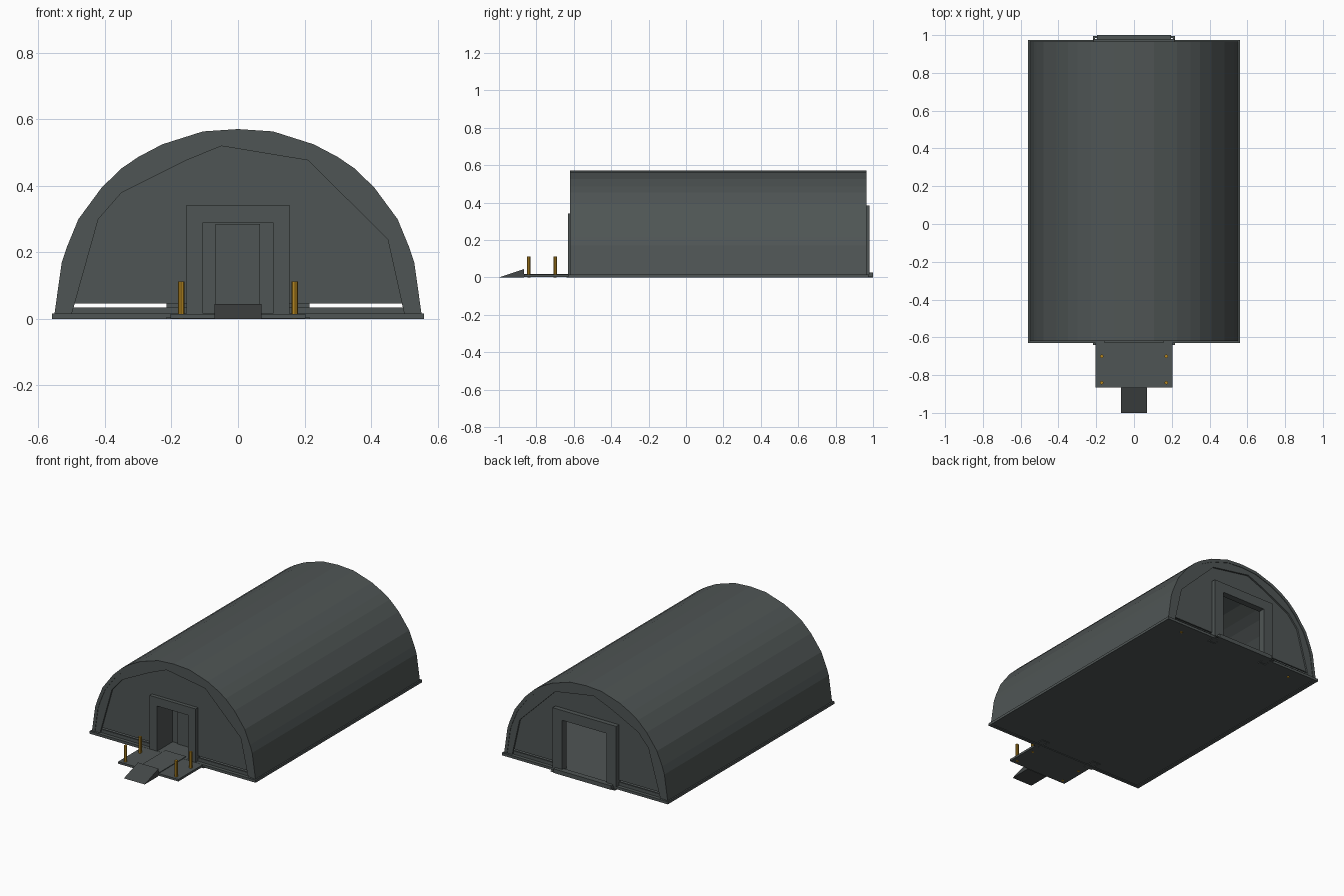
import bpy
import bmesh
import math

if "Cube" in bpy.data.objects:
    bpy.data.objects.remove(bpy.data.objects["Cube"])


def material(name, rgb):
    m = bpy.data.materials.new(name)
    m.diffuse_color = (*rgb, 1)
    m.use_nodes = True
    m.node_tree.nodes["Principled BSDF"].inputs["Base Color"].default_value = m.diffuse_color
    return m


SLATE = material("slate grey", (0.078, 0.091, 0.090))
DARK = material("dark grey", (0.058, 0.065, 0.065))
GOLD = material("gold", (0.46, 0.24, 0.015))


def finish(name, bm, mat):
    bmesh.ops.recalc_face_normals(bm, faces=bm.faces)
    me = bpy.data.meshes.new(name)
    bm.to_mesh(me)
    bm.free()
    me.materials.append(mat)
    ob = bpy.data.objects.new(name, me)
    bpy.context.collection.objects.link(ob)
    return ob


def prism(name, points, y0, y1, mat=SLATE):
    """Extrude an x-z outline from y0 to y1."""
    bm = bmesh.new()
    face = bm.faces.new([bm.verts.new((x, y0, z)) for x, z in points])
    ext = bmesh.ops.extrude_face_region(bm, geom=[face])["geom"]
    bmesh.ops.translate(bm, vec=(0, y1 - y0, 0),
                        verts=[v for v in ext if isinstance(v, bmesh.types.BMVert)])
    return finish(name, bm, mat)


def box(name, x0, x1, y0, y1, z0, z1, mat=SLATE):
    return prism(name, [(x0, z0), (x1, z0), (x1, z1), (x0, z1)], y0, y1, mat)


def post(name, x, y, z0, z1, r):
    bm = bmesh.new()
    bmesh.ops.create_cone(bm, cap_ends=True, segments=8, radius1=r, radius2=r, depth=z1 - z0)
    bmesh.ops.translate(bm, vec=(x, y, (z0 + z1) / 2), verts=bm.verts)
    return finish(name, bm, GOLD)


def portal(name, w, h, iw, ih, y0, y1, z0=0.015):
    """Door surround: an upside-down U."""
    return prism(name, [(-w, z0), (-w, h), (w, h), (w, z0),
                        (iw, z0), (iw, ih), (-iw, ih), (-iw, z0)], y0, y1)


# Arched roof shell
half = [(0.552, 0.015), (0.53, 0.17), (0.515, 0.215), (0.48, 0.30), (0.41, 0.395),
        (0.35, 0.453), (0.30, 0.487), (0.228, 0.525), (0.105, 0.564), (0, 0.571)]
arch = half + [(-x, z) for x, z in half[-2::-1]]
inner = [(x * 0.965, 0.015 + (z - 0.015) * 0.965) for x, z in arch]
prism("roof_shell", arch + inner[::-1], -0.62, 0.965)

# Rough canvas lining edge around each end wall
lining = [(0.50, 0.015), (0.45, 0.24), (0.21, 0.477), (-0.05, 0.52), (-0.16, 0.475),
          (-0.35, 0.38), (-0.42, 0.30), (-0.50, 0.015)]
for end, y0, y1 in (("front", -0.617, -0.607), ("rear", 0.952, 0.962)):
    prism(end + "_lining", inner + lining[::-1], y0, y1)


# End walls with a door opening and a narrow gap above the sill
def end_wall(name, iw, ih, y0, y1):
    wall = [(x, max(z, 0.047)) for x, z in inner]
    prism(name, wall + [(-iw, 0.047), (-iw, ih), (iw, ih), (iw, 0.047)], y0, y1)
    for s in (-1, 1):
        a, b = sorted((s * iw, s * 0.53))
        box(name + "_sill", a, b, y0, y1, 0.015, 0.035)


end_wall("front_wall", 0.105, 0.29, -0.607, -0.597)
end_wall("rear_wall", 0.15, 0.325, 0.942, 0.952)

# Door surrounds
portal("front_door_surround", 0.155, 0.342, 0.105, 0.29, -0.63, -0.59)
portal("rear_door_surround", 0.215, 0.385, 0.15, 0.325, 0.94, 0.98)

# Front vestibule and inner door
portal("vestibule", 0.115, 0.30, 0.105, 0.29, -0.597, -0.48)
box("vestibule_wall", -0.115, 0.115, -0.48, -0.47, 0.015, 0.30)
box("inner_door", -0.068, 0.066, -0.488, -0.48, 0.015, 0.285)

# Floor slab, with raised edge rim underneath
box("floor_slab", -0.555, 0.555, -0.625, 0.968, 0.004, 0.015)
for s in (-1, 1):
    a, b = sorted((s * 0.535, s * 0.56))
    box("side_rim", a, b, -0.63, 0.975, 0, 0.016)
for y in (-0.63, 0.955):
    box("end_rim", -0.535, 0.535, y, y + 0.02, 0, 0.016)

# Rear step
box("rear_step", -0.195, 0.195, 0.965, 1.0, 0, 0.025)

# Front platform, walkway and ramp wedge
box("platform", -0.203, 0.203, -0.865, -0.625, 0.002, 0.015)
box("walkway", -0.07, 0.07, -0.865, -0.60, 0.015, 0.019)
bm = bmesh.new()
side = [(-1.0, 0), (-0.865, 0), (-0.865, 0.045)]
left = [bm.verts.new((-0.07, y, z)) for y, z in side]
right = [bm.verts.new((0.07, y, z)) for y, z in side]
bm.faces.new(left)
bm.faces.new(right)
for i in range(3):
    j = (i + 1) % 3
    bm.faces.new((left[i], left[j], right[j], right[i]))
finish("ramp", bm, DARK)

# Platform posts and bolts below
for s in (-1, 1):
    for y in (-0.84, -0.70):
        post("platform_post", s * 0.171, y, 0.015, 0.113, 0.0095)
        post("platform_bolt", s * 0.171, y, 0.0, 0.004, 0.008)
    post("floor_bolt", s * 0.40, 0.90, 0.0, 0.006, 0.008)

# Square tie loops under both doorways
for s in (-1, 1):
    for y in (-0.60, 0.955):
        x = s * 0.19
        for d in (-0.022, 0.022):
            box("loop_side", x + d - 0.005, x + d + 0.005, y - 0.04, y + 0.04, 0, 0.005)
            box("loop_end", x - 0.02, x + 0.02, y + d * 1.6 - 0.005, y + d * 1.6 + 0.005, 0, 0.005)
